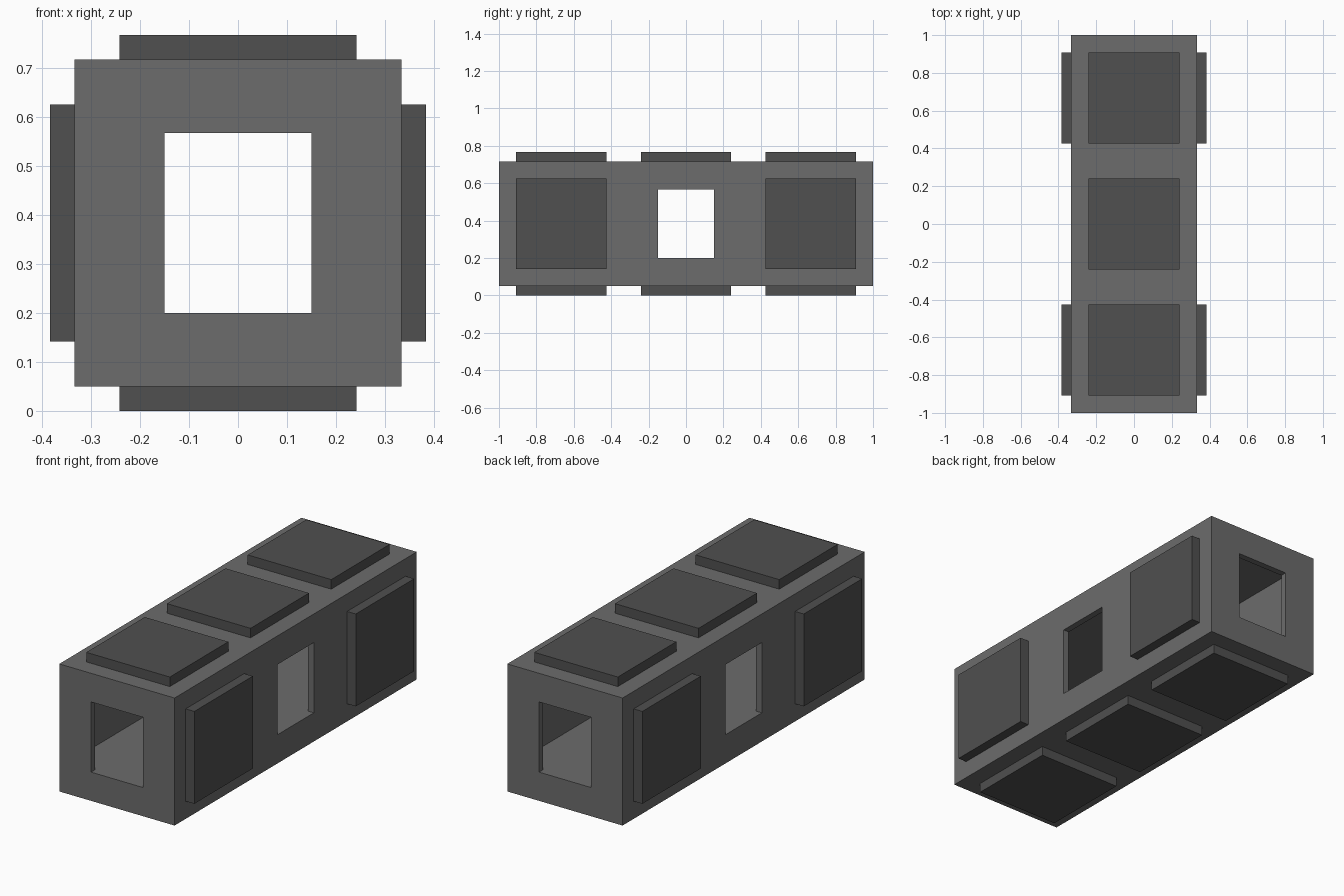
import bpy

if "Cube" in bpy.data.objects:
    bpy.data.objects.remove(bpy.data.objects["Cube"])

HALF_W, WALL, PAD_T = 1 / 3, 1 / 30, 0.05
Z0 = PAD_T                      # underside of the tunnel body
ZC = Z0 + HALF_W                # centre height of the body
FLOOR = 0.20                    # inner floor, level with the openings
DOOR_TOP = 0.567
PAD = 0.483


def material(name, value):
    mat = bpy.data.materials.new(name)
    mat.diffuse_color = (value, value, value, 1)
    mat.use_nodes = True
    mat.node_tree.nodes["Principled BSDF"].inputs["Base Color"].default_value = mat.diffuse_color
    return mat


def box(name, lo, hi, mat=None):
    centre = [(a + b) / 2 for a, b in zip(lo, hi)]
    bpy.ops.mesh.primitive_cube_add(size=1, location=centre)
    obj = bpy.context.object
    obj.name = name
    obj.scale = [b - a for a, b in zip(lo, hi)]
    bpy.ops.object.transform_apply(location=False, rotation=False, scale=True)
    if mat:
        obj.data.materials.append(mat)
    return obj


def cut(target, cutter):
    mod = target.modifiers.new("opening", 'BOOLEAN')
    mod.operation, mod.solver, mod.object = 'DIFFERENCE', 'EXACT', cutter
    bpy.context.view_layer.objects.active = target
    bpy.ops.object.modifier_apply(modifier=mod.name)
    bpy.data.objects.remove(cutter, do_unlink=True)


body_mat = material("body_grey", 0.15)
pad_mat = material("panel_dark_grey", 0.08)

# Hollow corridor body with a thick floor
body = box("corridor_body", (-HALF_W, -1, Z0), (HALF_W, 1, Z0 + 2 * HALF_W), body_mat)
inner = HALF_W - WALL
cut(body, box("room_cutter", (-inner, -1 + WALL, FLOOR),
              (inner, 1 - WALL, Z0 + 2 * HALF_W - WALL), body_mat))

# Openings through both ends and both sides
cut(body, box("end_cutter", (-0.15, -1.2, FLOOR), (0.15, 1.2, DOOR_TOP), body_mat))
cut(body, box("side_cutter", (-0.6, -0.15, FLOOR), (0.6, 0.15, DOOR_TOP), body_mat))

# Raised panels: three on roof and underside, two on each side
h = PAD / 2
for y in (-2 / 3, 0, 2 / 3):
    for name, z in (("roof_panel", Z0 + 2 * HALF_W), ("underside_panel", 0)):
        box(name, (-h, y - h, z), (h, y + h, z + PAD_T), pad_mat)
    if y:
        for name, x in (("right_panel", HALF_W), ("left_panel", -HALF_W - PAD_T)):
            box(name, (x, y - h, ZC - h), (x + PAD_T, y + h, ZC + h), pad_mat)
